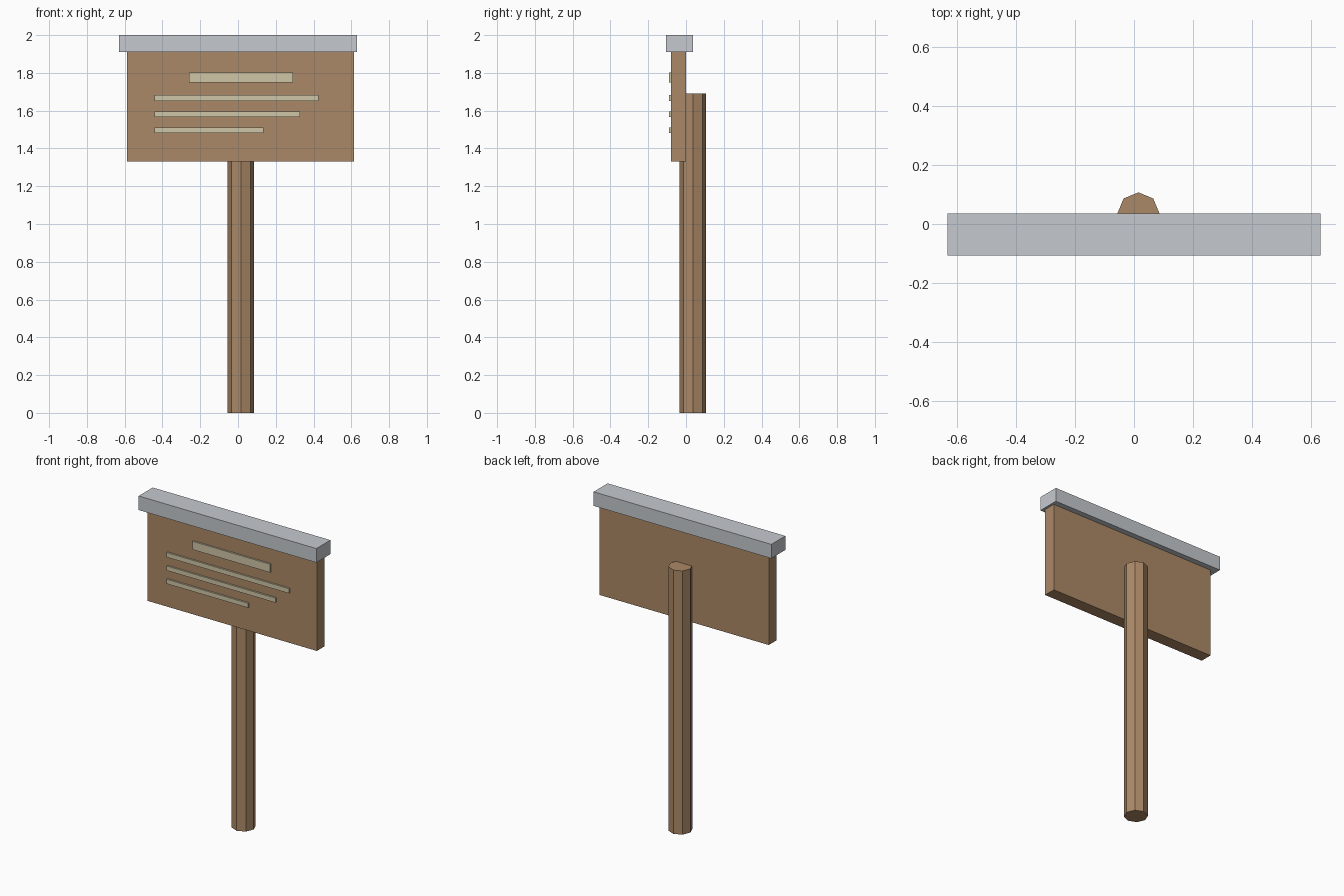
import bpy
import bmesh
from mathutils import Matrix, Vector

cube = bpy.data.objects.get("Cube")
if cube:
    bpy.data.objects.remove(cube, do_unlink=True)


def make_material(name, rgb):
    mat = bpy.data.materials.new(name)
    mat.use_nodes = True
    mat.diffuse_color = (*rgb, 1)
    mat.node_tree.nodes["Principled BSDF"].inputs["Base Color"].default_value = (*rgb, 1)
    return mat


wood = make_material("brown wood", (0.41, 0.25, 0.135))
metal = make_material("light grey metal", (0.56, 0.585, 0.62))
cream = make_material("cream paint", (0.62, 0.56, 0.38))


def finish(name, bm, mat):
    mesh = bpy.data.meshes.new(name)
    bm.to_mesh(mesh)
    bm.free()
    mesh.materials.append(mat)
    obj = bpy.data.objects.new(name, mesh)
    bpy.context.scene.collection.objects.link(obj)
    return obj


def box(name, low, high, mat):
    low, high = Vector(low), Vector(high)
    bm = bmesh.new()
    bmesh.ops.create_cube(bm, size=1, matrix=Matrix.Translation((low + high) / 2)
                          @ Matrix.Diagonal((*(high - low), 1)))
    return finish(name, bm, mat)


# Eight-sided post set into the back of the board
POST_HEIGHT = 1.69
bm = bmesh.new()
bmesh.ops.create_cone(bm, cap_ends=True, segments=8, radius1=0.071, radius2=0.071,
                      depth=POST_HEIGHT,
                      matrix=Matrix.Translation((0.015, 0.036, POST_HEIGHT / 2)))
finish("post", bm, wood)

# Sign board and its cap rail
box("board", (-0.587, -0.08, 1.33), (0.615, 0, 1.91), wood)
box("cap_rail", (-0.63, -0.106, 1.91), (0.63, 0.036, 2), metal)

# Raised strips on the front: left edge, right edge, bottom, top
strips = {
    "heading_strip": (-0.26, 0.29, 1.75, 1.803),
    "upper_strip": (-0.443, 0.425, 1.652, 1.682),
    "middle_strip": (-0.443, 0.328, 1.567, 1.596),
    "lower_strip": (-0.443, 0.135, 1.482, 1.511),
}
for name, (x0, x1, z0, z1) in strips.items():
    box(name, (x0, -0.091, z0), (x1, -0.078, z1), cream)
